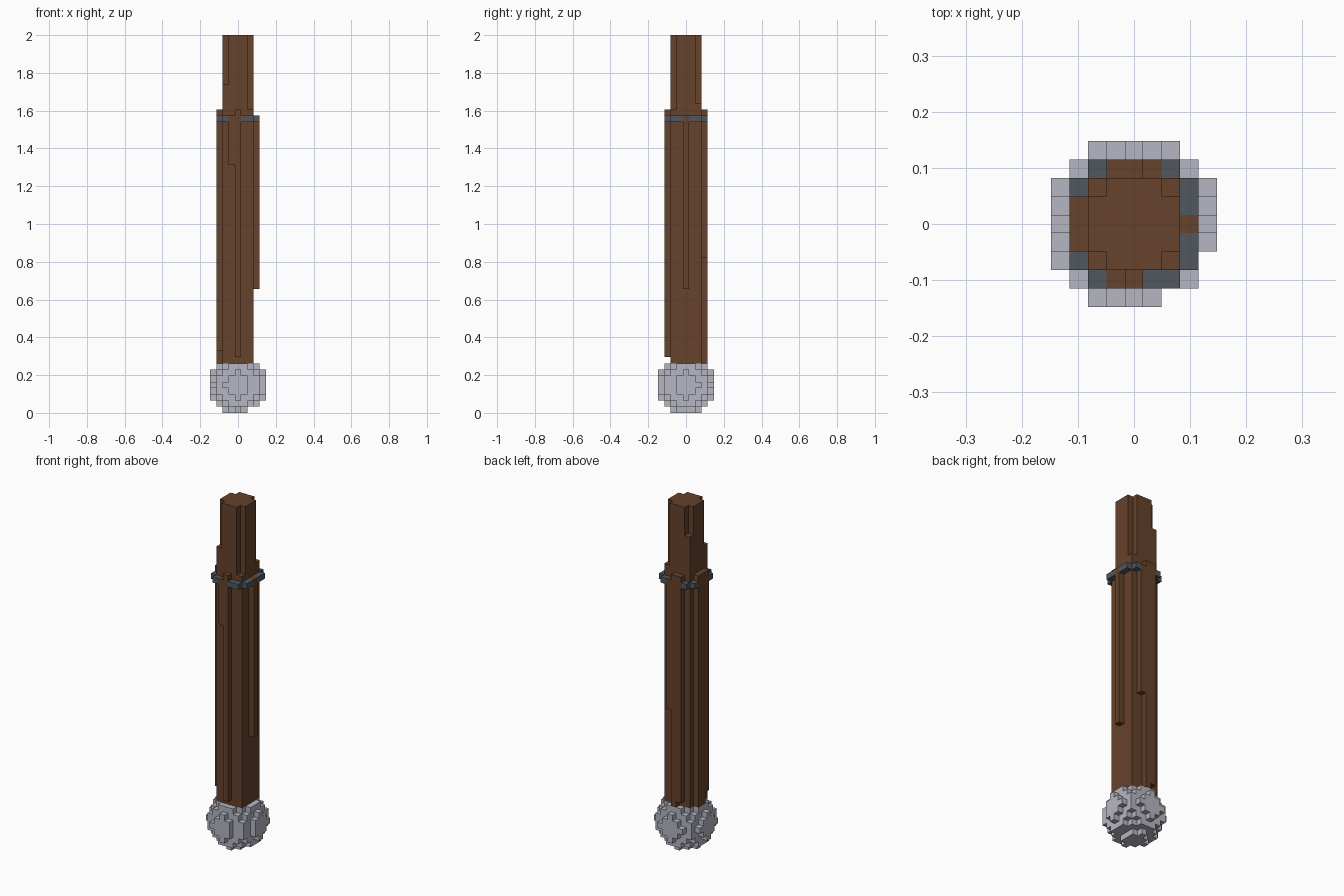
import bpy
import bmesh
import math
from mathutils import Vector

cube = bpy.data.objects.get("Cube")
if cube:
    bpy.data.objects.remove(cube, do_unlink=True)

LAYERS = 61
V = 2 / LAYERS          # edge of one block
cells = {}              # (x, y, layer) -> part name


def column(part, x, y, bottom, top):
    for k in range(bottom, top):
        cells[x, y, k] = part


# Round pommel: blocks inside a ball, with three blocks chipped off
chips = {(4, -2, 0), (2, -4, 0), (2, 0, -4)}
span = range(-4, 5)
for x in span:
    for y in span:
        for z in range(-4, 4):
            if x * x + y * y + z * z <= 20 and (x, y, z) not in chips:
                cells[x, y, z + 4] = "pommel"

# Shaft core: square with corner columns that stop at different heights
corner_tops = {(-2, -2): 53, (2, -2): 49, (2, 2): 50, (-2, 2): 56}
for x in range(-2, 3):
    for y in range(-2, 3):
        column("shaft", x, y, 8, corner_tops.get((x, y), LAYERS))

# Raised ribs on the four sides: x, y, bottom, top
ribs = [(0, -3, 9, 49), (-1, -3, 40, 48), (3, 0, 20, 48),
        (-3, -1, 10, 49), (-3, 0, 8, 49), (-3, 1, 8, 49),
        (-1, 3, 9, 49), (0, 3, 8, 49), (1, 3, 25, 48)]
for rib in ribs:
    column("shaft", *rib)

# Metal band: fills the gaps between the ribs
for a in range(-2, 3):
    for x, y in ((a, -3), (a, 3), (-3, a), (3, a)):
        cells.setdefault((x, y, 47), "band")


def make_material(name, color):
    mat = bpy.data.materials.new(name)
    mat.use_nodes = True
    mat.diffuse_color = color
    bsdf = mat.node_tree.nodes["Principled BSDF"]
    bsdf.inputs["Base Color"].default_value = color
    bsdf.inputs["Roughness"].default_value = 0.8
    return mat


def build(part, mat):
    """Make the outer faces of all blocks of one part."""
    bm = bmesh.new()
    for cell, owner in cells.items():
        if owner != part:
            continue
        center = Vector((cell[0], cell[1], cell[2] + 0.5)) * V
        for axis in range(3):
            for sign in (-1, 1):
                neighbour = list(cell)
                neighbour[axis] += sign
                if tuple(neighbour) in cells:
                    continue
                n, u = Vector(), Vector()
                n[axis] = sign
                u[(axis + 1) % 3] = 1
                w = n.cross(u)
                corners = (-u - w, u - w, u + w, w - u)
                bm.faces.new([bm.verts.new(center + (n + c) * V / 2)
                              for c in corners])
    bmesh.ops.remove_doubles(bm, verts=bm.verts, dist=V / 100)
    bmesh.ops.dissolve_limit(bm, angle_limit=math.radians(1),
                             verts=bm.verts, edges=bm.edges)
    mesh = bpy.data.meshes.new(part)
    bm.to_mesh(mesh)
    bm.free()
    mesh.materials.append(mat)
    bpy.context.collection.objects.link(bpy.data.objects.new(part, mesh))


build("shaft", make_material("brown wood", (0.133, 0.054, 0.024, 1)))
build("pommel", make_material("light grey metal", (0.46, 0.47, 0.54, 1)))
build("band", make_material("dark grey metal", (0.082, 0.095, 0.118, 1)))
